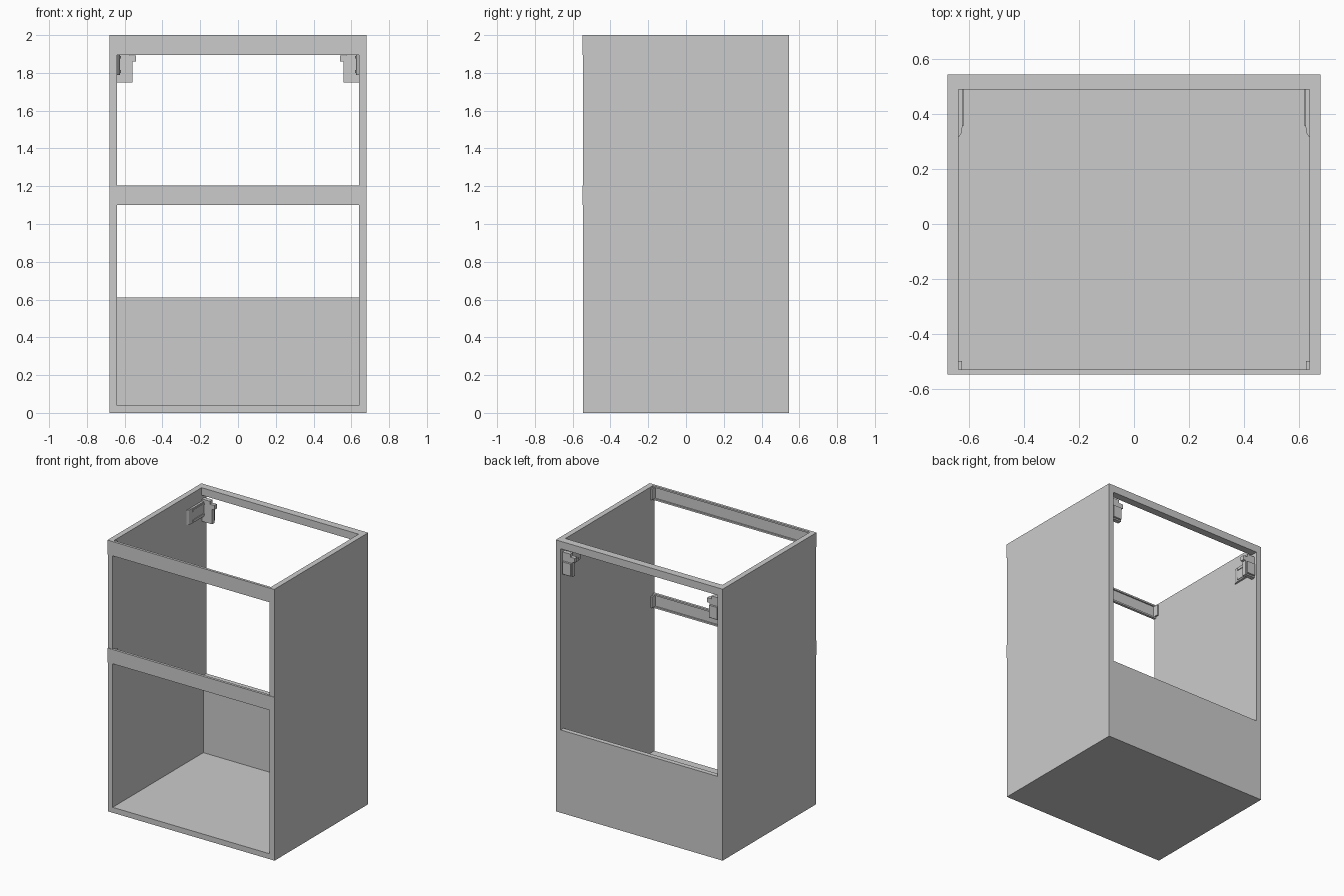
import bpy, bmesh

if "Cube" in bpy.data.objects:
    bpy.data.objects.remove(bpy.data.objects["Cube"])

W, D, H = 0.68, 0.545, 2.0      # half width, half depth, height
T = 0.04                        # board thickness
IN = W - T                      # inner half width


def add_mesh(name, bm):
    bmesh.ops.recalc_face_normals(bm, faces=bm.faces)
    me = bpy.data.meshes.new(name)
    bm.to_mesh(me)
    bm.free()
    ob = bpy.data.objects.new(name, me)
    bpy.context.collection.objects.link(ob)
    return ob


def box(name, x, y, z):
    bm = bmesh.new()
    bmesh.ops.create_cube(bm, size=1)
    for v in bm.verts:
        v.co = [lo + (c + 0.5) * (hi - lo) for c, (lo, hi) in zip(v.co, (x, y, z))]
    return add_mesh(name, bm)


def prism(name, pts, axis, a, b):
    """Extrude a flat outline along one axis from a to b."""
    bm = bmesh.new()
    verts = []
    for p in pts:
        c = list(p)
        c.insert(axis, a)
        verts.append(bm.verts.new(c))
    face = bm.faces.new(verts)
    ext = bmesh.ops.extrude_face_region(bm, geom=[face])
    for v in ext["geom"]:
        if isinstance(v, bmesh.types.BMVert):
            v.co[axis] = b
    return add_mesh(name, bm)


def mirror_x(ob):
    mod = ob.modifiers.new("mirror", 'MIRROR')
    mod.use_bisect_axis[0] = False
    mod.use_mirror_merge = False
    return ob


# Carcass boards
mirror_x(box("side_panel", (IN, W), (-D, D), (0, H)))
box("floor_panel", (-IN, IN), (-D, D), (0, T))
box("back_panel", (-IN, IN), (D - 0.035, D), (T, 0.61))
box("back_top_rail", (-IN, IN), (0.49, D), (H - 0.055, H))

# Front rails: channel section with face strip and end clips
for label, z0, z1 in (("top", 1.895, 2.0), ("middle", 1.10, 1.205)):
    f = 0.012
    channel = [(-D, z0), (-0.53, z0), (-0.53, z0 + f), (-0.54, z0 + f),
               (-0.54, z1 - f), (-0.53, z1 - f), (-0.53, z1), (-D, z1)]
    prism(label + "_front_rail", channel, 0, -IN, IN)
    box(label + "_rail_face", (-W, W), (-0.549, -D), (z0, z1))
    mirror_x(box(label + "_rail_end_clip", (0.628, IN), (-0.54, -0.50),
                 (z0 + f, z1 - f)))

# Hanging brackets in the rear top corners
plate = [(IN, 0.315), (0.63, 0.33), (0.625, 0.36), (0.625, 0.51), (IN, 0.51)]
mirror_x(prism("bracket_side_plate", plate, 2, 1.79, 1.90))
for i, z in enumerate((1.80, 1.875)):
    mirror_x(box("bracket_rib_%d" % i, (0.62, 0.63), (0.36, 0.51), (z, z + 0.014)))
body = [(IN, 1.75), (0.558, 1.75), (0.558, 1.86), (0.54, 1.86),
        (0.54, 1.893), (0.575, 1.893), (0.575, 1.915), (IN, 1.915)]
pts = [(x, z) for x, z in body]
mirror_x(prism("bracket_body", pts, 1, 0.495, 0.525))
mirror_x(box("bracket_cover", (0.565, 0.63), (0.525, 0.54), (1.76, 1.85)))
